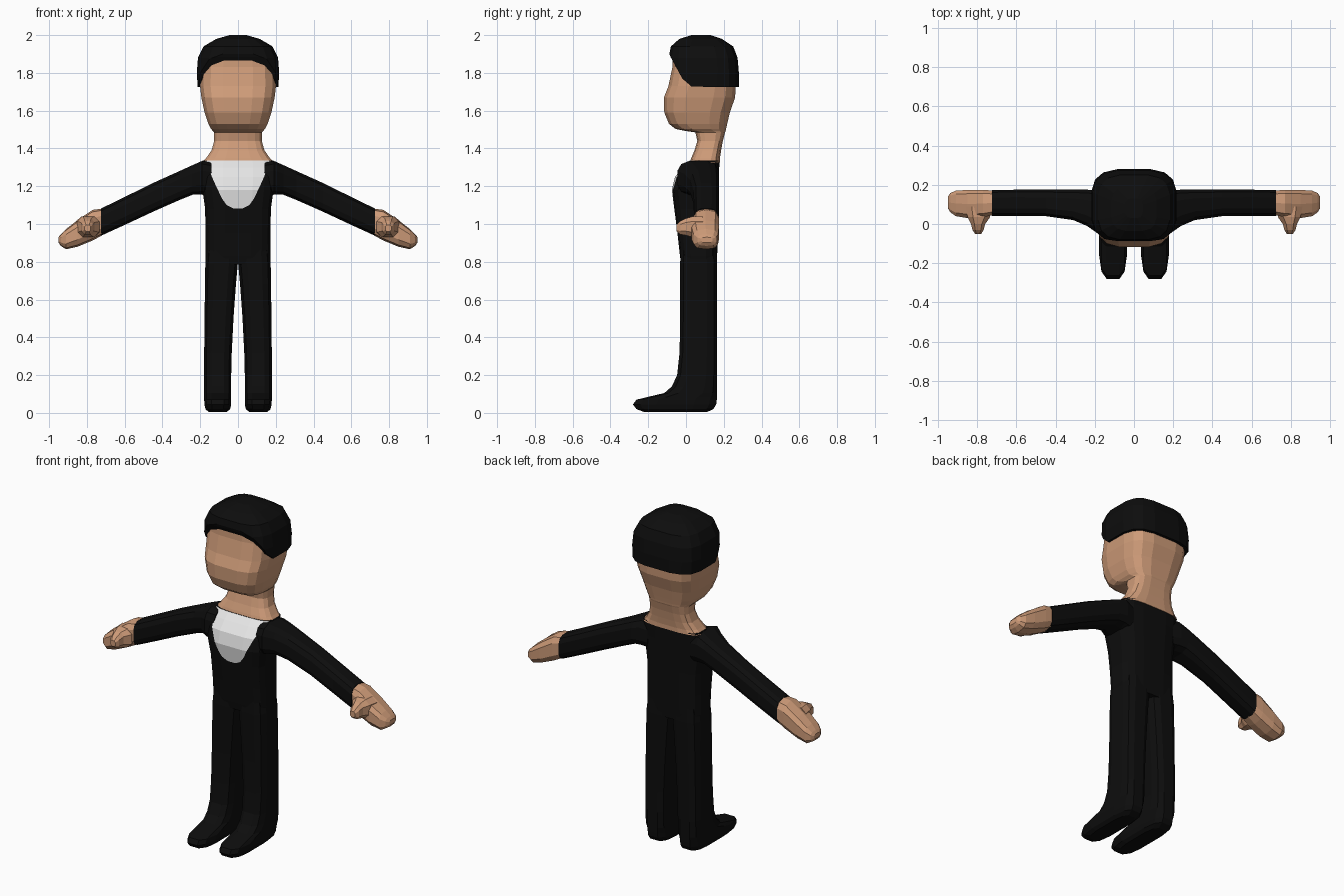
import bpy, bmesh, math
from mathutils import Vector

if "Cube" in bpy.data.objects:
    bpy.data.objects.remove(bpy.data.objects["Cube"])


def material(name, r, g, b):
    m = bpy.data.materials.new(name)
    m.diffuse_color = (r, g, b, 1)
    m.use_nodes = True
    m.node_tree.nodes["Principled BSDF"].inputs["Base Color"].default_value = m.diffuse_color
    return m


BLACK = material("black cloth", 0.004, 0.004, 0.004)
SKIN = material("skin", 0.62, 0.33, 0.19)
WHITE = material("white shirt", 0.8, 0.8, 0.8)


def place(axis, t, u, v):
    return {'x': (t, u, v), 'y': (u, t, v), 'z': (u, v, t)}[axis]


def loft(axis, rings, n=12, p=0.6):
    """Skin rounded-box rings (position, u0, u1, v0, v1) along an axis."""
    bm = bmesh.new()
    step = 2 * math.pi / n
    k = 1 / math.cos(step / 2) ** p
    loops = []
    for t, u0, u1, v0, v1 in rings:
        loop = []
        for i in range(n):
            c, s = math.cos((i + .5) * step), math.sin((i + .5) * step)
            u = (u0 + u1) / 2 + (u1 - u0) / 2 * k * math.copysign(abs(c) ** p, c)
            v = (v0 + v1) / 2 + (v1 - v0) / 2 * k * math.copysign(abs(s) ** p, s)
            loop.append(bm.verts.new(place(axis, t, u, v)))
        loops.append(loop)
    for a, b in zip(loops, loops[1:]):
        for i in range(n):
            j = (i + 1) % n
            bm.faces.new((a[i], a[j], b[j], b[i]))
    bm.faces.new(loops[0])
    bm.faces.new(loops[-1])
    bmesh.ops.recalc_face_normals(bm, faces=bm.faces[:])
    return bm


def finish(name, bm, mats, mirror=False):
    mesh = bpy.data.meshes.new(name)
    bm.to_mesh(mesh)
    bm.free()
    for m in mats:
        mesh.materials.append(m)
    obj = bpy.data.objects.new(name, mesh)
    bpy.context.collection.objects.link(obj)
    if mirror:
        obj.modifiers.new("mirror", 'MIRROR').use_mirror_merge = False
    return obj


def centred(rows):
    return [(z, -w, w, f, b) for z, w, f, b in rows]


# Torso: height, half width, front, back
bm = loft('z', centred([
    (0.785, .168, -.025, .162), (0.83, .173, -.032, .165), (0.95, .172, -.045, .168),
    (1.08, .174, -.062, .17), (1.18, .188, -.075, .172), (1.25, .194, -.058, .174),
    (1.30, .193, -.015, .176), (1.335, .188, .02, .178)]), 16, 0.55)

# Shirt: cut its convex outline into the chest, then colour the faces inside
outline = [(.175, 1.336), (.125, 1.22), (.085, 1.135), (.06, 1.10), (.025, 1.083)]
outline += [(-x, z) for x, z in reversed(outline)]
planes = []
for (x0, z0), (x1, z1) in zip(outline, outline[1:]):
    planes.append((Vector((x0, 0, z0)), Vector((z0 - z1, 0, x1 - x0)).normalized()))
centre = Vector((0, 0, 1.25))
planes = [(c, no if (centre - c).dot(no) < 0 else -no) for c, no in planes]
for co, no in planes:
    bm.normal_update()
    front = [f for f in bm.faces if f.normal.y < -0.1]
    geom = front + list({e for f in front for e in f.edges}) + list({v for f in front for v in f.verts})
    bmesh.ops.bisect_plane(bm, geom=geom, plane_co=co, plane_no=no)
bm.normal_update()
for f in bm.faces:
    mid = f.calc_center_median()
    if f.normal.y < -0.1 and all((mid - c).dot(no) < 0 for c, no in planes):
        f.material_index = 1
finish("jacket_torso", bm, [BLACK, WHITE])

# Legs with shoes
finish("legs", loft('z', [
    (0.004, .06, .155, -.22, .11), (0.02, .042, .172, -.262, .145),
    (0.045, .036, .178, -.281, .16), (0.07, .036, .179, -.262, .163),
    (0.085, .036, .179, -.20, .164), (0.105, .036, .179, -.115, .165),
    (0.14, .036, .179, -.075, .165), (0.20, .036, .179, -.047, .165),
    (0.32, .033, .179, -.034, .165), (0.50, .024, .177, -.031, .165),
    (0.68, .011, .175, -.031, .165), (0.79, .001, .173, -.031, .165),
    (0.87, .001, .165, -.028, .16)], 12, 0.6), [BLACK], True)

# Sleeves
finish("sleeves", loft('x', [
    (.14, -.03, .165, 1.15, 1.325), (.19, -.045, .174, 1.155, 1.334),
    (.24, -.01, .175, 1.155, 1.312), (.31, .02, .175, 1.127, 1.28),
    (.45, .04, .175, 1.065, 1.217), (.60, .042, .175, .995, 1.143),
    (.725, .042, .174, .938, 1.082)], 12, 0.65), [BLACK], True)

# Hands and thumbs
finish("hands", loft('x', [
    (.72, .045, .171, .942, 1.079), (.77, .035, .174, .915, 1.072),
    (.85, .03, .174, .882, 1.018), (.91, .04, .17, .868, .972),
    (.938, .06, .158, .885, .945), (.95, .08, .14, .902, .93)], 10, 0.65), [SKIN], True)
finish("thumbs", loft('y', [
    (.09, .73, .86, .93, 1.04), (.035, .735, .85, .93, 1.04), (.0, .76, .832, .94, 1.03),
    (-.03, .768, .825, .945, 1.015), (-.05, .78, .812, .96, .995)], 8, 0.75), [SKIN], True)

# Neck and head
finish("head", loft('z', centred([
    (1.325, .19, .02, .18), (1.35, .168, .028, .18), (1.39, .14, .045, .186),
    (1.44, .126, .06, .195), (1.485, .126, .05, .207), (1.492, .132, .0, .21),
    (1.503, .143, -.055, .212), (1.53, .157, -.09, .218), (1.59, .177, -.115, .232),
    (1.67, .194, -.117, .26), (1.73, .201, -.093, .263), (1.83, .20, -.072, .255),
    (1.91, .18, -.07, .235), (1.95, .14, -.03, .2)]), 16, 0.58), [SKIN])

# Hair: full cap, trimmed along a side profile to open the face
bm = loft('z', centred([
    (1.70, .212, -.09, .28), (1.80, .218, -.09, .28), (1.88, .212, -.092, .273),
    (1.94, .183, -.08, .25), (1.98, .115, -.035, .19), (2.0, .045, .03, .13)]), 16, 0.58)
edge = [(-.12, 1.955), (-.082, 1.885), (-.06, 1.825), (-.02, 1.77), (.03, 1.727), (.35, 1.725)]
for (y0, z0), (y1, z1) in zip(edge, edge[1:]):
    cut = bmesh.ops.bisect_plane(
        bm, geom=bm.verts[:] + bm.edges[:] + bm.faces[:], plane_co=(0, y0, z0),
        plane_no=(0, z1 - z0, y0 - y1), clear_outer=True)
    rim = [e for e in bm.edges if e.is_boundary]
    if rim:
        bmesh.ops.holes_fill(bm, edges=rim, sides=0)
bmesh.ops.recalc_face_normals(bm, faces=bm.faces[:])
finish("hair", bm, [BLACK])
